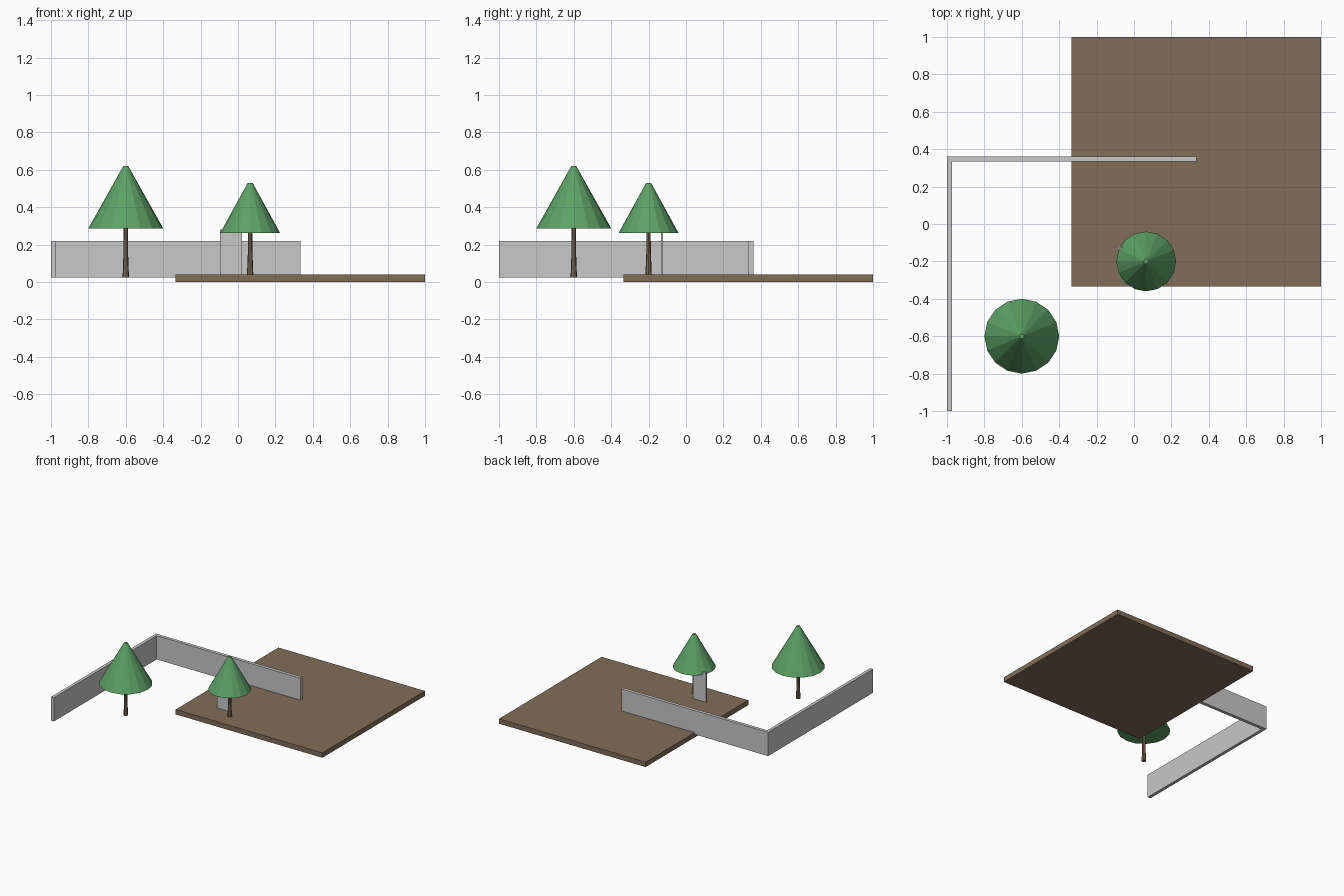
import bpy
import math

if "Cube" in bpy.data.objects:
    bpy.data.objects.remove(bpy.data.objects["Cube"])


def make_material(name, rgb):
    mat = bpy.data.materials.new(name)
    mat.diffuse_color = (*rgb, 1.0)
    mat.use_nodes = True
    mat.node_tree.nodes["Principled BSDF"].inputs["Base Color"].default_value = mat.diffuse_color
    return mat


EARTH = make_material("earth brown", (0.22, 0.155, 0.10))
STONE = make_material("stone grey", (0.58, 0.58, 0.58))
LEAF = make_material("leaf green", (0.11, 0.36, 0.135))


def add_object(name, verts, faces, mat):
    mesh = bpy.data.meshes.new(name)
    mesh.from_pydata(verts, [], faces)
    mesh.materials.append(mat)
    obj = bpy.data.objects.new(name, mesh)
    bpy.context.collection.objects.link(obj)
    return obj


def box(name, x, y, z, mat):
    verts = [(a, b, c) for c in z for b in y for a in x]
    faces = [(0, 2, 3, 1), (4, 5, 7, 6), (0, 1, 5, 4),
             (2, 6, 7, 3), (0, 4, 6, 2), (1, 3, 7, 5)]
    return add_object(name, verts, faces, mat)


def turned(name, centre, rings, sides, mat):
    """Closed, flat-faced solid from (radius, z) rings listed bottom to top."""
    verts, faces = [], []
    for r, z in rings:
        for i in range(sides):
            a = math.tau * i / sides + math.pi / 2
            verts.append((centre[0] + r * math.cos(a), centre[1] + r * math.sin(a), z))
    for k in range(len(rings) - 1):
        for i in range(sides):
            j = (i + 1) % sides
            faces.append((k * sides + i, k * sides + j,
                          (k + 1) * sides + j, (k + 1) * sides + i))
    faces.append(tuple(reversed(range(sides))))
    faces.append(tuple(range((len(rings) - 1) * sides, len(rings) * sides)))
    return add_object(name, verts, faces, mat)


def tree(prefix, centre, ground, base, top, radius):
    mid = ground + (base - ground) * 0.55
    turned(prefix + "_trunk", centre,
           [(0.017, ground), (0.012, mid), (0.011, base + 0.02)], 8, EARTH)
    turned(prefix + "_crown", centre, [(radius, base), (0.013, top)], 16, LEAF)


# Ground slab
box("ground_slab", (-0.333, 1), (-0.333, 1), (0, 0.04), EARTH)

# Corner wall: two runs meeting at the back left
box("back_wall", (-1, 0.333), (0.335, 0.362), (0.025, 0.22), STONE)
box("side_wall", (-1, -0.974), (-1, 0.335), (0.025, 0.22), STONE)

# Small upright panel beside the near tree
box("upright_panel", (-0.097, 0.022), (-0.134, -0.122), (0.04, 0.28), STONE)

# Trees
tree("large_tree", (-0.6, -0.6), 0.025, 0.287, 0.62, 0.2)
tree("small_tree", (0.065, -0.2), 0.04, 0.262, 0.53, 0.16)
